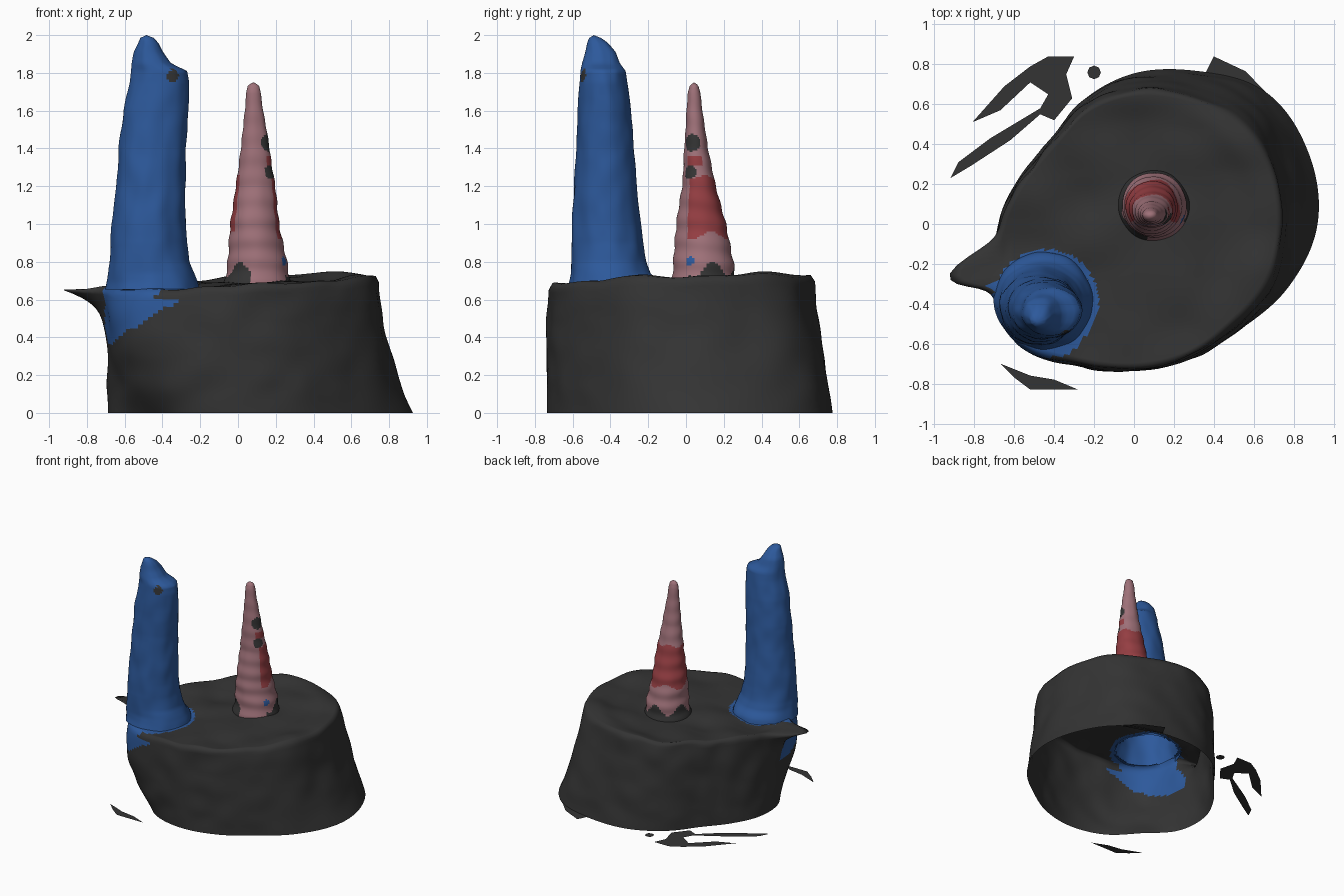
import bpy, bmesh, math
from mathutils import Vector, noise

if "Cube" in bpy.data.objects:
    bpy.data.objects.remove(bpy.data.objects["Cube"])


def material(name, rgb):
    m = bpy.data.materials.new(name)
    m.diffuse_color = (*rgb, 1)
    m.use_nodes = True
    m.node_tree.nodes["Principled BSDF"].inputs["Base Color"].default_value = m.diffuse_color
    return m


DARK, BLUE, PINK, RED = range(4)
MATS = [material("charcoal", (0.034, 0.034, 0.034)),
        material("blue", (0.026, 0.10, 0.33)),
        material("dusty_pink", (0.345, 0.165, 0.19)),
        material("red", (0.30, 0.048, 0.055))]


def finish(bm, name):
    me = bpy.data.meshes.new(name)
    bm.to_mesh(me)
    bm.free()
    for m in MATS:
        me.materials.append(m)
    ob = bpy.data.objects.new(name, me)
    bpy.context.collection.objects.link(ob)
    return ob


def loft(name, rows, rule):
    """Skin closed rings bottom to top; rule(centre) gives a colour, or None for a hole."""
    bm = bmesh.new()
    rings = [[bm.verts.new(p) for p in row] for row in rows]
    n = len(rings[0])
    for a, b in zip(rings, rings[1:]):
        for i in range(n):
            j = (i + 1) % n
            quad = (a[i], a[j], b[j], b[i])
            c = sum((v.co for v in quad), Vector()) / 4
            idx = rule(c)
            if idx is not None:
                f = bm.faces.new(quad)
                f.material_index = idx
                f.smooth = True
    bmesh.ops.remove_doubles(bm, verts=bm.verts, dist=0.0002)
    loose = [v for v in bm.verts if not v.link_faces]
    bmesh.ops.delete(bm, geom=loose, context='VERTS')
    return finish(bm, name)


def table(rows, z):
    """Linear lookup of (z, cx, cy, rx, ry)."""
    for p, q in zip(rows, rows[1:]):
        if z <= q[0]:
            t = max(0, (z - p[0]) / (q[0] - p[0]))
            return [u + (v - u) * t for u, v in zip(p[1:], q[1:])]
    return rows[-1][1:]


def cyclic(vals, a):
    """Smooth periodic lookup of radii by angle."""
    n = len(vals)
    u = a / math.tau * n
    i = int(math.floor(u))
    t = u - i
    p, q, r, s = (vals[(i + k) % n] for k in (-1, 0, 1, 2))
    return q + 0.5 * t * (r - p + t * (2*p - 5*q + 4*r - s + t * (3*(q - r) + s - p)))


def bump(x, y, z, freq, amp):
    return noise.noise(Vector((x, y, z)) * freq) * amp


def near(c, p, r):
    return (c - Vector(p)).length < r


def top_z(x, y):
    """Tilted, lumpy top with a raised rim at the back right."""
    r = math.hypot(x, y)
    rim = math.exp(-((r - 0.66) / 0.1) ** 2) * max(0, (x + y) / (r + 0.01)) * 0.025
    return 0.685 + 0.03 * x + 0.02 * y + rim + bump(x, y, 0.3, 4, 0.03)


# ---- drum: open-bottomed shell, radii every 22.5 degrees ----
LOW = [.92, .945, .935, .83, .755, .67, .595, .62, .68, .71, .67, .72, .735, .735, .75, .835]
MID = [.80, .815, .845, .765, .715, .66, .59, .61, .675, .735, .82, .77, .735, .73, .74, .785]
TOP = [.745, .755, .75, .70, .67, .63, .575, .60, .67, .76, .83, .755, .728, .72, .71, .74]
N = 192
angles = [math.tau * i / N for i in range(N)]


def fin(a, amount):
    return amount * math.exp(-((math.degrees(a) - 196) / 6.5) ** 2)


drum_rows = []
for k in range(33):
    t = k / 32
    row = []
    for a in angles:
        lo, mi, hi = (cyclic(v, a) for v in (LOW, MID, TOP))
        r = lo * (2*t - 1) * (t - 1) + mi * 4 * t * (1 - t) + hi * t * (2*t - 1)
        cx, cy = math.cos(a), math.sin(a)
        r += fin(a, 0.23 * t ** 8) + bump(cx, cy, t, 4, 0.014) * min(1, t * 5)
        x, y = r * cx, r * cy
        drum_rim = top_z(hi * cx, hi * cy) - 0.03 + fin(a, 0.02)
        row.append((x, y, t * drum_rim))
    drum_rows.append(row)
for k in range(41):
    s = 1 - k / 40
    row = []
    for a in angles:
        r = cyclic(TOP, a) * (0.98 * s) + (fin(a, 0.18) if k == 0 else 0)
        x, y = r * math.cos(a), r * math.sin(a)
        row.append((x, y, top_z(x, y) - fin(a, 0.01) * (k < 4)))
    drum_rows.append(row)


def drum_rule(c):
    d = math.hypot(c.x + 0.44, c.y + 0.39)
    r = math.hypot(c.x, c.y)
    if c.z > 0.6:
        if r < 0.79 and math.hypot(c.x + 0.45, c.y + 0.385) < 0.232:
            return None                       # open under the column
        if math.hypot(c.x - 0.098, c.y - 0.09) < 0.155:
            return None                       # open under the cone
    if c.x < -0.705 and c.y > -0.36:
        return DARK                           # side fin
    if d < 0.262 and c.z > 0.6:
        return BLUE
    edge = 0.36 + 0.70 * (c.x + 0.68) + bump(c.x, c.y, c.z, 8, 0.03)
    if c.x < -0.2 and c.y < -0.24 and edge < c.z and (c.z < 0.6 or d < 0.28):
        return BLUE                           # blue running down the wall
    return DARK


loft("drum_base", drum_rows, drum_rule)

# ---- blue column ----
COLUMN = [(.652, -.45, -.385, .25, .243), (.69, -.45, -.385, .243, .233),
          (.74, -.457, -.40, .229, .21), (.80, -.467, -.408, .21, .20),
          (.90, -.473, -.418, .20, .19), (1.0, -.473, -.422, .193, .181),
          (1.2, -.461, -.426, .182, .166), (1.4, -.453, -.427, .178, .152),
          (1.6, -.435, -.432, .172, .141), (1.75, -.418, -.438, .156, .125),
          (1.81, -.418, -.44, .147, .12), (1.85, -.457, -.45, .104, .102),
          (1.91, -.473, -.452, .077, .082), (1.96, -.475, -.468, .052, .054),
          (1.99, -.483, -.484, .032, .026), (2.0, -.485, -.488, 0, 0)]
column_rows = []
for k in range(93):
    z = 0.652 + 1.348 * k / 92
    cx, cy, rx, ry = table(COLUMN, z)
    row = []
    for i in range(72):
        a = math.tau * i / 72
        c, s = math.cos(a), math.sin(a)
        f = 1 + bump(c, s, z * 3, 2.2, 0.05)
        row.append((cx + rx * f * c, cy + ry * f * s, z))
    column_rows.append(row)


def column_rule(c):
    return DARK if near(c, (-.345, -.54, 1.785), 0.034) else BLUE


loft("blue_column", column_rows, column_rule)

# ---- ridged cone ----
CONE = [(.67, .098, .09, .178, .178), (.72, .10, .092, .168, .168),
        (.80, .10, .092, .158, .158), (1.0, .09, .08, .13, .13),
        (1.2, .093, .07, .105, .09), (1.4, .09, .053, .076, .062),
        (1.6, .085, .045, .048, .042), (1.7, .082, .043, .038, .032),
        (1.735, .082, .043, .03, .022), (1.75, .082, .043, 0, 0)]
cone_rows = []
for k in range(109):
    z = 0.67 + 1.08 * k / 108
    cx, cy, rx, ry = table(CONE, z)
    row = []
    for i in range(64):
        a = math.tau * i / 64
        c, s = math.cos(a), math.sin(a)
        f = 1 + 0.022 * math.sin(math.tau * z / 0.11 + 0.8 * s) + bump(c, s, z * 4, 1.5, 0.04)
        row.append((cx + rx * f * c, cy + ry * f * s, z))
    cone_rows.append(row)


def cone_rule(p):
    cx, cy, rx, ry = table(CONE, p.z)
    a = math.atan2(p.y - cy, p.x - cx)
    if near(p, (.24, .02, .80), 0.026):
        return BLUE
    if p.z < 0.76 + 0.04 * math.sin(5 * a) and not -1.75 < a < -0.5:
        return DARK                           # dark foot
    for spot, r in (((.155, .03, 1.43), .046), ((.17, .02, 1.275), .038)):
        if near(p, spot, r):
            return DARK                       # dark flecks
    wave = 0.02 * math.sin(4 * a)
    if 0.94 + wave < p.z < 1.25 + wave * 0.5 and math.sin(a) > -0.52:
        return RED                            # red band around the back
    if abs(p.z - 1.335) < 0.022 and -0.7 < a < 0.3:
        return RED                            # small red sliver
    return PINK


loft("ridged_cone", cone_rows, cone_rule)

# ---- thin loose scraps on the floor ----
SCRAPS = {
    "scrap_forked": [(-.81, .51), (-.65, .69), (-.52, .79), (-.43, .84), (-.3, .84),
                     (-.34, .75), (-.31, .63), (-.40, .52), (-.47, .55), (-.62, .42),
                     (-.82, .29), (-.92, .23), (-.88, .31), (-.72, .43), (-.47, .58),
                     (-.43, .65), (-.52, .71), (-.67, .57)],
    "scrap_dot": [(-.2 + .034 * math.cos(k * .785), .76 + .034 * math.sin(k * .785))
                  for k in range(8)],
    "scrap_front": [(-.67, -.7), (-.6, -.77), (-.52, -.83), (-.28, -.83),
                    (-.4, -.78), (-.52, -.76)],
    "scrap_back": [(.4, .84), (.56, .765), (.68, .64), (.5, .70), (.36, .76)],
}
for name, pts in SCRAPS.items():
    bm = bmesh.new()
    f = bm.faces.new([bm.verts.new((x, y, 0.005)) for x, y in pts])
    f.normal_update()
    if f.normal.z < 0:
        f.normal_flip()
    bmesh.ops.triangulate(bm, faces=bm.faces[:])
    finish(bm, name)
